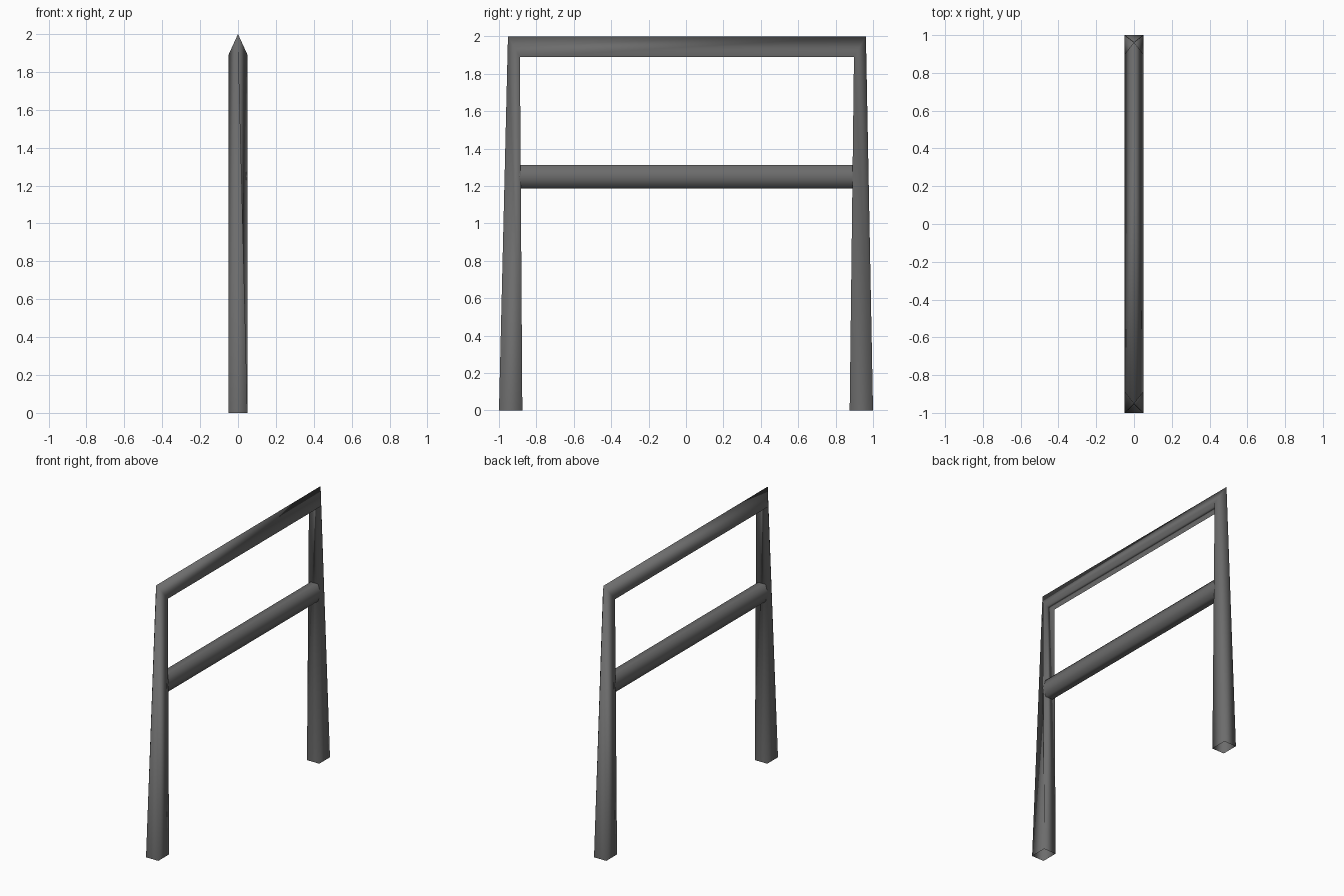
import bpy, bmesh

if "Cube" in bpy.data.objects:
    bpy.data.objects.remove(bpy.data.objects["Cube"])

W = 0.05       # half thickness in x
SHIFT = 0.005  # the upper parts sit slightly towards the back

# Dark grey metal
dark = bpy.data.materials.new("dark_grey")
dark.diffuse_color = (0.15, 0.15, 0.15, 1)
dark.use_nodes = True
dark.node_tree.nodes["Principled BSDF"].inputs["Base Color"].default_value = dark.diffuse_color


def finish(name, bm):
    bmesh.ops.recalc_face_normals(bm, faces=bm.faces)
    mesh = bpy.data.meshes.new(name)
    bm.to_mesh(mesh)
    bm.free()
    mesh.materials.append(dark)
    obj = bpy.data.objects.new(name, mesh)
    bpy.context.collection.objects.link(obj)
    return obj


# Frame: tapered legs, rectangular at the foot, meeting a triangular top rail
bm = bmesh.new()
ends = []
for s in (-1, 1):
    outer = {x: bm.verts.new((x * W, s, 0)) for x in (-1, 1)}
    inner = {x: bm.verts.new((x * W, s * 0.875, 0)) for x in (-1, 1)}
    corner = {x: bm.verts.new((x * W, s * 0.893 + SHIFT, 1.89)) for x in (-1, 1)}
    apex = bm.verts.new((0, s * 0.957 + SHIFT, 2))
    bm.faces.new((outer[-1], outer[1], apex))
    bm.faces.new((inner[-1], inner[1], corner[1], corner[-1]))
    for x in (-1, 1):
        if x * s < 0:  # side creased inwards
            bm.faces.new((outer[x], inner[x], apex))
            bm.faces.new((inner[x], corner[x], apex))
        else:          # side creased outwards
            bm.faces.new((outer[x], inner[x], corner[x]))
            bm.faces.new((outer[x], corner[x], apex))
    ends.append((corner, apex))

# Top rail: flat underside and two sloping sides
(c0, a0), (c1, a1) = ends
bm.faces.new((c0[-1], c0[1], c1[1], c1[-1]))
for x in (-1, 1):
    bm.faces.new((c0[x], c1[x], a1, a0))
frame = finish("frame", bm)
for p in frame.data.polygons:
    p.use_smooth = True

# Crossbar: six-sided beam between the legs
bm = bmesh.new()
profile = [(W, 0), (0.03, 0.063), (-0.03, 0.063),
           (-W, 0), (-0.03, -0.063), (0.03, -0.063)]
rings = [[bm.verts.new((x, y, 1.25 + z)) for x, z in profile] for y in (-0.892, 0.902)]
for i in range(6):
    j = (i + 1) % 6
    bm.faces.new((rings[0][i], rings[0][j], rings[1][j], rings[1][i]))
for ring in rings:
    bm.faces.new(ring)
crossbar = finish("crossbar", bm)
for p in crossbar.data.polygons:
    p.use_smooth = len(p.vertices) == 4
